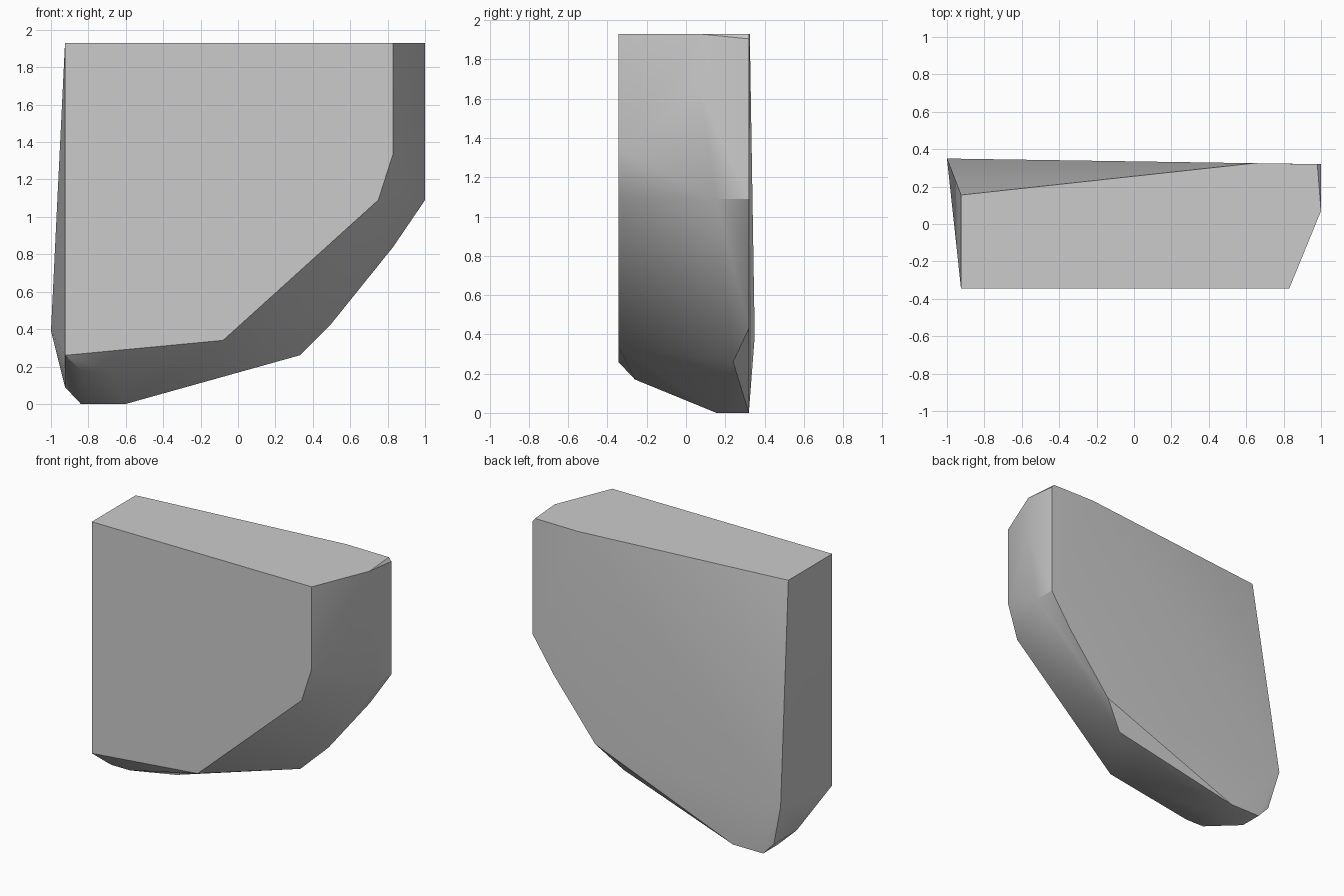
import bpy
import bmesh
import math

cube = bpy.data.objects.get("Cube")
if cube:
    bpy.data.objects.remove(cube, do_unlink=True)

# Single plain grey
grey = bpy.data.materials.new("plain grey")
grey.use_nodes = True
colour = (0.6, 0.6, 0.6, 1)
grey.diffuse_color = colour
grey.node_tree.nodes["Principled BSDF"].inputs["Base Color"].default_value = colour

TOP, FRONT, BACK, LEFT = 1.93, -0.345, 0.32, -0.925

# Flat front outline (x, z)
front_profile = [(LEFT, TOP), (0.83, TOP), (0.83, 1.34), (0.75, 1.09),
                 (-0.08, 0.34), (LEFT, 0.26)]
# Back outline along the far edge (x, z)
back_profile = [(0.98, TOP), (1, 1.905), (1, 1.09), (0.83, 0.84), (0.5, 0.43),
                (-0.6, 0), (-0.84, 0), (LEFT, 0.09)]
# Corners where the back and the rims are bevelled (x, y, z)
bevel_corners = [(LEFT, 0.155, TOP), (0.64, 0.325, TOP), (-1, 0.35, 0.39),
                 (1, 0.07, TOP), (1, 0.07, 1.63), (1, 0.155, 1.09),
                 (0.33, 0.24, 0.26), (-0.6, 0.155, 0), (-0.84, 0.155, 0),
                 (LEFT, 0.06, 0.09), (-0.68, -0.26, 0.17), (-0.83, -0.26, 0.17)]

# Solid block wrapped around the outlines
bm = bmesh.new()
for x, z in front_profile:
    bm.verts.new((x, FRONT, z))
for x, z in back_profile:
    bm.verts.new((x, BACK, z))
for corner in bevel_corners:
    bm.verts.new(corner)
hull = bmesh.ops.convex_hull(bm, input=bm.verts[:])
loose = [v for v in bm.verts if not v.link_faces]
bmesh.ops.delete(bm, geom=loose, context='VERTS')
bmesh.ops.dissolve_limit(bm, angle_limit=math.radians(1),
                         verts=bm.verts[:], edges=bm.edges[:])
bmesh.ops.recalc_face_normals(bm, faces=bm.faces[:])

mesh = bpy.data.meshes.new("chipped_block")
bm.to_mesh(mesh)
bm.free()
mesh.materials.append(grey)
block = bpy.data.objects.new("chipped_block", mesh)
bpy.context.collection.objects.link(block)

# Smooth shading that keeps the hard edges
bpy.ops.object.select_all(action='DESELECT')
block.select_set(True)
bpy.context.view_layer.objects.active = block
bpy.ops.object.shade_smooth_by_angle(angle=math.radians(30))
